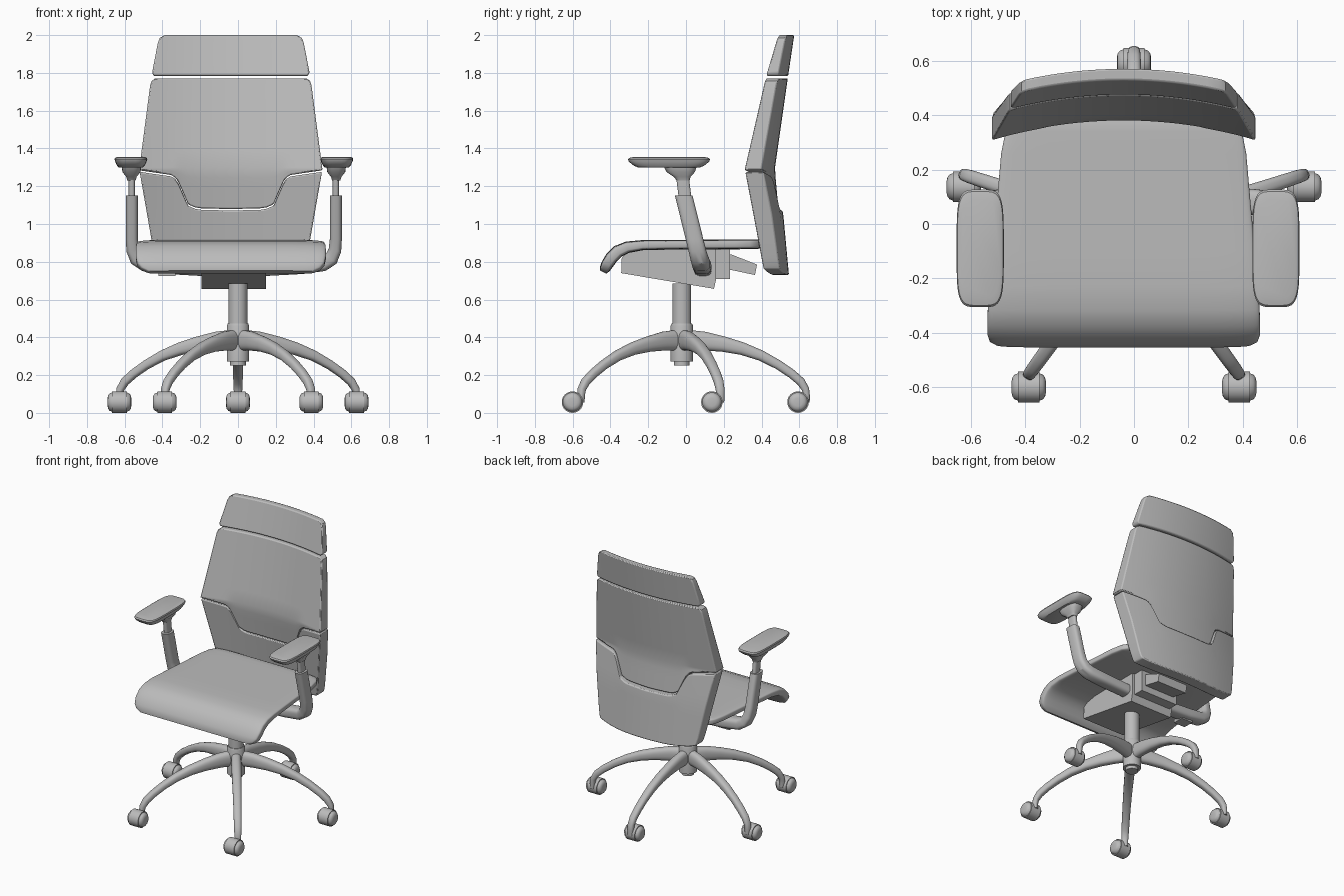
import bpy, bmesh, math
from mathutils import Vector as V

if "Cube" in bpy.data.objects:
    bpy.data.objects.remove(bpy.data.objects["Cube"])

grey = bpy.data.materials.new("neutral_grey")
grey.diffuse_color = (0.5, 0.5, 0.5, 1)
grey.use_nodes = True
grey.node_tree.nodes["Principled BSDF"].inputs["Base Color"].default_value = grey.diffuse_color
BODY_X, ARM_X, HUB_Y = -0.038, -0.022, -0.022


def make(name, verts, faces, bevel=0, angle=35):
    mesh = bpy.data.meshes.new(name)
    mesh.from_pydata([tuple(v) for v in verts], [], faces)
    bm = bmesh.new()
    bm.from_mesh(mesh)
    bmesh.ops.recalc_face_normals(bm, faces=bm.faces)
    bm.to_mesh(mesh)
    bm.free()
    mesh.materials.append(grey)
    ob = bpy.data.objects.new(name, mesh)
    bpy.context.collection.objects.link(ob)
    bpy.ops.object.select_all(action='DESELECT')
    ob.select_set(True)
    bpy.context.view_layer.objects.active = ob
    bpy.ops.object.shade_smooth_by_angle(angle=math.radians(angle))
    if bevel:
        m = ob.modifiers.new("soft_edges", 'BEVEL')
        m.width, m.segments, m.limit_method = bevel, 2, 'ANGLE'
        m.angle_limit = math.radians(40)
        m.use_clamp_overlap = False
    return ob


def ring(c, r, u, a, b, p=2, n=24):
    """Superellipse section around c; r and u are its axes."""
    pts = []
    for i in range(n):
        t = math.tau * (i + 0.5) / n
        co, si = math.cos(t), math.sin(t)
        pts.append(V(c) + V(r) * a * math.copysign(abs(co) ** (2 / p), co)
                   + V(u) * b * math.copysign(abs(si) ** (2 / p), si))
    return pts


def loft(name, rings, angle=35):
    n, m = len(rings[0]), len(rings)
    faces = [(j * n + i, j * n + (i + 1) % n, (j + 1) * n + (i + 1) % n, (j + 1) * n + i)
             for j in range(m - 1) for i in range(n)]
    faces += [tuple(range(n)), tuple(range((m - 1) * n, m * n))]
    return make(name, [v for r in rings for v in r], faces, angle=angle)


def sweep(name, pts, side, halves, p=2, n=24, angle=35):
    """Loft along a path; halves = (half width along side, half thickness)."""
    pts, side, rings = [V(q) for q in pts], V(side), []
    for i, c in enumerate(pts):
        t = (pts[min(i + 1, len(pts) - 1)] - pts[max(i - 1, 0)]).normalized()
        rings.append(ring(c, side, side.cross(t).normalized(), *halves[i], p, n))
    return loft(name, rings, angle)


def lathe(name, c, axis, prof, n=24):
    """prof = (position along axis, radius)."""
    a = V(axis)
    r = V((0, 1, 0))
    return loft(name, [ring(V(c) + a * h, r, a.cross(r), rad, rad, 2, n) for h, rad in prof])


def prism(name, yz, half, cx):
    n = len(yz)
    verts = [(cx + s * half, y, z) for s in (-1, 1) for y, z in yz]
    faces = [tuple(range(n)), tuple(range(n, 2 * n))]
    faces += [(i, (i + 1) % n, n + (i + 1) % n, n + i) for i in range(n)]
    return make(name, verts, faces)


def lerp(tab, x):
    if x <= tab[0][0]:
        return tab[0][1]
    for (x0, y0), (x1, y1) in zip(tab, tab[1:]):
        if x <= x1:
            return y0 + (y1 - y0) * (x - x0) / (x1 - x0)
    return tab[-1][1]


# --- five-arm base, hub and gas column ---
lathe("base_hub", (0, HUB_Y, 0), (0, 0, 1),
      [(0.25, 0.036), (0.25, 0.042), (0.272, 0.042), (0.272, 0.06), (0.46, 0.06), (0.472, 0.055)])
lathe("gas_column", (0, HUB_Y, 0), (0, 0, 1), [(0.45, 0.05), (0.685, 0.05)])
ARM = [(0.03, 0.385, 0.034, 0.055), (0.12, 0.38, 0.034, 0.05), (0.22, 0.364, 0.033, 0.041),
       (0.32, 0.34, 0.031, 0.034), (0.42, 0.303, 0.029, 0.028), (0.51, 0.255, 0.027, 0.025),
       (0.58, 0.208, 0.026, 0.024), (0.63, 0.165, 0.025, 0.023), (0.655, 0.125, 0.023, 0.02),
       (0.66, 0.09, 0.021, 0.018), (0.66, 0.055, 0.02, 0.017)]
WHEEL = [(-0.063, 0.022), (-0.06, 0.036), (-0.052, 0.046), (-0.039, 0.051), (-0.039, 0.057),
         (0.039, 0.057), (0.039, 0.051), (0.052, 0.046), (0.06, 0.036), (0.063, 0.022)]
for k in range(5):
    a = math.radians(90 + 72 * k)
    dx, dy = math.cos(a), math.sin(a)
    sweep(f"base_arm_{k}", [(s * dx, HUB_Y + s * dy, z) for s, z, w, h in ARM],
          (-dy, dx, 0), [(w, h) for s, z, w, h in ARM], 2.5)
    px, py = 0.66 * dx, HUB_Y + 0.66 * dy
    lathe(f"caster_wheel_{k}", (px, py - 0.045, 0.057), (1, 0, 0), WHEEL, 28)

# --- seat cushion with a rolled front lip ---
SEAT = [(0.395, 0.893, 0.37, 0.02), (0.38, 0.893, 0.41, 0.025), (0.34, 0.893, 0.436, 0.026),
        (0.26, 0.892, 0.452, 0.026), (0.1, 0.891, 0.466, 0.026), (-0.1, 0.89, 0.484, 0.026),
        (-0.23, 0.888, 0.496, 0.027), (-0.31, 0.877, 0.501, 0.031), (-0.36, 0.855, 0.503, 0.034),
        (-0.395, 0.82, 0.503, 0.034), (-0.418, 0.785, 0.495, 0.032),
        (-0.43, 0.762, 0.475, 0.028), (-0.438, 0.745, 0.44, 0.018)]
sweep("seat_cushion", [(BODY_X, y, z) for y, z, w, t in SEAT], (1, 0, 0),
      [(w, t) for y, z, w, t in SEAT], 7, 48, 50)

# --- tilt mechanism under the seat ---
prism("tilt_housing", [(-0.30, 0.865), (-0.34, 0.82), (-0.343, 0.74), (0.148, 0.657),
                       (0.16, 0.71), (0.16, 0.865)], 0.17, ARM_X)
prism("tilt_step", [(0.1, 0.71), (0.233, 0.71), (0.233, 0.865), (0.1, 0.865)], 0.15, ARM_X)
prism("back_bracket", [(0.2, 0.765), (0.365, 0.73), (0.376, 0.785), (0.25, 0.835), (0.2, 0.85)],
      0.12, ARM_X)
prism("tilt_lever", [(0.02, 0.725), (0.1, 0.725), (0.1, 0.75), (0.02, 0.75)], 0.045, -0.375)

# --- backrest: curved upper panel, lower shell and headrest ---
WIDTH = [(0.73, 0.36), (0.75, 0.38), (0.79, 0.398), (0.9, 0.417), (1.29, 0.485), (1.735, 0.427),
         (1.757, 0.42), (1.771, 0.40), (1.7811, 0.405), (1.80, 0.417), (1.96, 0.386),
         (1.985, 0.376), (2.0, 0.35)]
FRONT = [(0.73, 0.46), (1.29, 0.38), (1.78, 0.475), (2.0, 0.53)]
REAR = [(1.075, 0.49), (1.29, 0.47), (1.78, 0.54), (2.0, 0.573)]
REAR_LOW = [(0.73, 0.545), (1.05, 0.515), (1.29, 0.478)]
SEAM = [(0, 1.075), (0.4, 1.08), (0.5, 1.10), (0.6, 1.235), (0.65, 1.255), (1, 1.28)]
HALF = [0.12, 0.24, 0.36, 0.42, 0.47, 0.5, 0.53, 0.56, 0.59, 0.62, 0.66, 0.75, 0.87, 1]
US = [-u for u in reversed(HALF)] + [0] + HALF


def panel(name, levels, rear):
    """levels(u) lists the heights of one column, bottom to top."""
    cols = [levels(u) for u in US]
    n, m = len(US), len(cols[0])
    verts = []
    for tab in (FRONT, rear):
        for u, zs in zip(US, cols):
            for z in zs:
                x = u * lerp(WIDTH, z)
                verts.append((BODY_X + x, lerp(tab, z) - 0.3 * x * x, z))
    k = n * m
    faces = []
    for i in range(n - 1):
        for j in range(m - 1):
            q = (i * m + j, (i + 1) * m + j, (i + 1) * m + j + 1, i * m + j + 1)
            faces += [q, tuple(v + k for v in q)]
    rim = ([i * m for i in range(n)] + [(n - 1) * m + j for j in range(1, m)]
           + [i * m + m - 1 for i in range(n - 2, -1, -1)] + list(range(m - 2, 0, -1)))
    faces += [(p, q, q + k, p + k) for p, q in zip(rim, rim[1:] + rim[:1])]
    make(name, verts, faces, bevel=0.007)


def span(a, b, n):
    return [a + (b - a) * i / n for i in range(n + 1)]


panel("upper_back", lambda u: span(lerp(SEAM, abs(u)) + 0.004, 1.30, 4)
      + span(1.30, 1.735, 5)[1:] + [1.757, 1.771], REAR)
panel("lower_back", lambda u: [z + 0.03 * u ** 4 for z in (0.73, 0.75, 0.79)]
      + span(0.9, lerp(SEAM, abs(u)) - 0.004, 5), REAR_LOW)
panel("headrest", lambda u: [1.783, 1.80] + span(1.85, 1.96, 2) + [1.985, 2.0], REAR)

# --- armrests, mirrored left and right ---
SUPPORT = [(0.54, -0.012, 1.15, 0.047, 0.032), (0.54, 0.045, 0.92, 0.047, 0.032),
           (0.535, 0.06, 0.86, 0.047, 0.034), (0.515, 0.072, 0.815, 0.048, 0.038),
           (0.475, 0.08, 0.79, 0.048, 0.04), (0.36, 0.086, 0.775, 0.048, 0.04),
           (0.12, 0.09, 0.76, 0.046, 0.038)]
PAD = [(1.30, 0.064, 0.165), (1.308, 0.073, 0.185), (1.33, 0.083, 0.213), (1.342, 0.087, 0.217),
       (1.35, 0.084, 0.21), (1.356, 0.072, 0.18)]
for s, side in ((-1, "left"), (1, "right")):
    def at(x, y, z):
        return (ARM_X + s * x, y, z)
    sweep(side + "_arm_support", [at(*q[:3]) for q in SUPPORT], (0, 1, 0),
          [q[3:] for q in SUPPORT], 3)
    sweep(side + "_arm_post", [at(0.54, -0.02, 1.26), at(0.54, 0.0, 1.10)], (0, 1, 0),
          [(0.034, 0.017)] * 2, 3)
    X, Y = (1, 0, 0), (0, 1, 0)
    loft(side + "_pad_bracket", [ring(at(0.542, y, z), X, Y, a, b, 3) for y, z, a, b in
         ((-0.015, 1.23, 0.022, 0.034), (-0.02, 1.25, 0.028, 0.045), (-0.028, 1.275, 0.048, 0.075),
          (-0.03, 1.305, 0.052, 0.088))])
    loft(side + "_arm_pad", [ring(at(0.545, -0.09, z), X, Y, a, b, 4.5, 40) for z, a, b in PAD])
